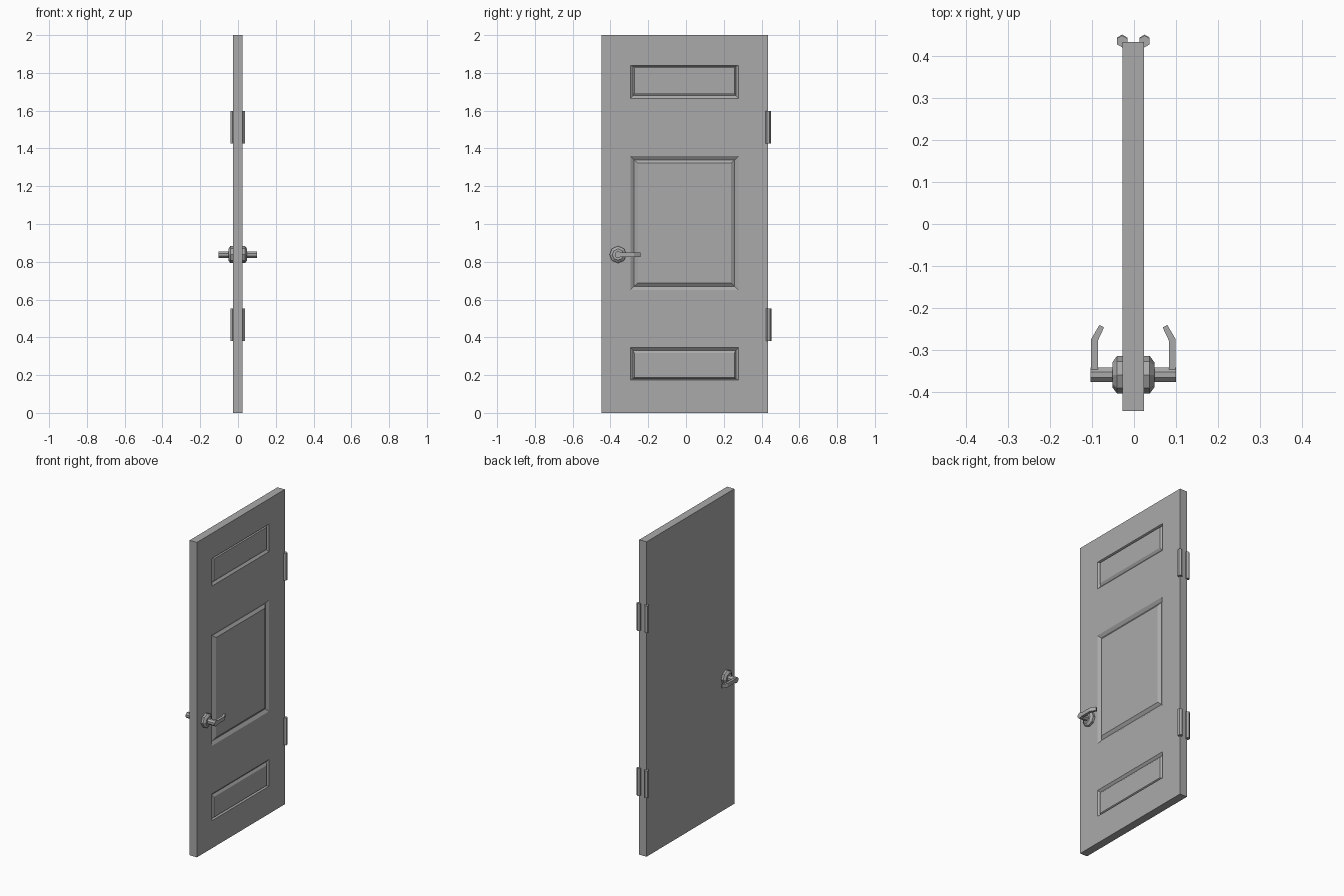
import bpy, bmesh, math
from mathutils import Matrix, Vector

if "Cube" in bpy.data.objects:
    bpy.data.objects.remove(bpy.data.objects["Cube"], do_unlink=True)

grey = bpy.data.materials.new("plain grey")
grey.use_nodes = True
colour = (0.4, 0.4, 0.4, 1)
grey.diffuse_color = colour
next(n for n in grey.node_tree.nodes
     if n.type == "BSDF_PRINCIPLED").inputs["Base Color"].default_value = colour

BACK, FACE = -0.027, 0.024
MID = (BACK + FACE) / 2
HALF = (FACE - BACK) / 2


def finish(bm, name):
    bmesh.ops.recalc_face_normals(bm, faces=bm.faces)
    mesh = bpy.data.meshes.new(name)
    bm.to_mesh(mesh)
    bm.free()
    mesh.materials.append(grey)
    obj = bpy.data.objects.new(name, mesh)
    bpy.context.collection.objects.link(obj)
    return obj


def cone(bm, start, end, r1, r2, sides, spin=0):
    """Tapered prism between two points."""
    start, end = Vector(start), Vector(end)
    axis = end - start
    matrix = (Matrix.Translation((start + end) / 2)
              @ axis.to_track_quat("Z", "Y").to_matrix().to_4x4()
              @ Matrix.Rotation(spin, 4, "Z"))
    bmesh.ops.create_cone(bm, cap_ends=True, segments=sides, radius1=r1,
                          radius2=r2, depth=axis.length, matrix=matrix)


# Door slab: a grid of cells extruded to the panelled face
ys = [-0.447, -0.295, 0.278, 0.435]
zs = [0, 0.175, 0.345, 0.65, 1.36, 1.665, 1.84, 2]
bm = bmesh.new()
grid = [[bm.verts.new((BACK, y, z)) for y in ys] for z in zs]
for low, high in zip(grid, grid[1:]):
    for i in range(len(ys) - 1):
        bm.faces.new((low[i], low[i + 1], high[i + 1], high[i]))
result = bmesh.ops.extrude_face_region(bm, geom=bm.faces[:], use_keep_orig=True)
for v in result["geom"]:
    if isinstance(v, bmesh.types.BMVert):
        v.co.x = FACE
bmesh.ops.recalc_face_normals(bm, faces=bm.faces)

# Grooved panels: each ring gives side, bottom and top margins and a depth
panels = {
    1: [(0.014, 0.005, 0.014, 0.012), (0.022, 0.012, 0.029, 0.002)],
    3: [(0.02, 0.02, 0.02, 0.013), (0.04, 0.038, 0.038, 0)],
    5: [(0.014, 0.014, 0.005, 0.012), (0.022, 0.029, 0.012, 0.002)],
}
for row, rings in panels.items():
    z0, z1 = zs[row], zs[row + 1]
    y0, y1 = ys[1], ys[2]
    centre = Vector((FACE, (y0 + y1) / 2, (z0 + z1) / 2))
    panel = min(bm.faces, key=lambda f: (f.calc_center_median() - centre).length)
    for side, bottom, top, depth in rings:
        bmesh.ops.inset_individual(bm, faces=[panel], thickness=0.005)
        for v in panel.verts:
            v.co = (FACE - depth,
                    y0 + side if v.co.y < centre.y else y1 - side,
                    z0 + bottom if v.co.z < centre.z else z1 - top)
finish(bm, "door_slab")

# Hinge barrels, a pair at each height
for level, z, y in (("lower", 0.38, 0.438), ("upper", 1.427, 0.436)):
    for side, s in (("left", 1), ("right", -1)):
        bm = bmesh.new()
        x = MID + s * 0.0268
        cone(bm, (x, y, z), (x, y, z + 0.172), 0.0142, 0.0142, 6)
        finish(bm, f"{level}_hinge_{side}")

# Door handles, mirrored on both faces
HY, HZ = -0.36, 0.838
LEVER = [(0.101, -0.365), (0.101, -0.275), (0.081, -0.241),
         (0.07, -0.247), (0.085, -0.279), (0.085, -0.365)]
for side, s in (("left", 1), ("right", -1)):
    def at(x):
        return (MID + s * x, HY, HZ)

    bm = bmesh.new()
    cone(bm, at(HALF - 0.004), at(0.039), 0.045, 0.045, 8)
    cone(bm, at(0.039), at(0.05), 0.045, 0.03, 8)
    finish(bm, f"handle_rose_{side}")

    bm = bmesh.new()
    cone(bm, at(0.048), at(0.102), 0.0185, 0.0185, 8, math.pi / 8)
    finish(bm, f"handle_spindle_{side}")

    bm = bmesh.new()
    outline = [bm.verts.new((MID + s * x, y, HZ - 0.012)) for x, y in LEVER]
    face = bm.faces.new(outline)
    result = bmesh.ops.extrude_face_region(bm, geom=[face], use_keep_orig=True)
    bmesh.ops.translate(bm, vec=(0, 0, 0.024), verts=[
        v for v in result["geom"] if isinstance(v, bmesh.types.BMVert)])
    finish(bm, f"handle_lever_{side}")
